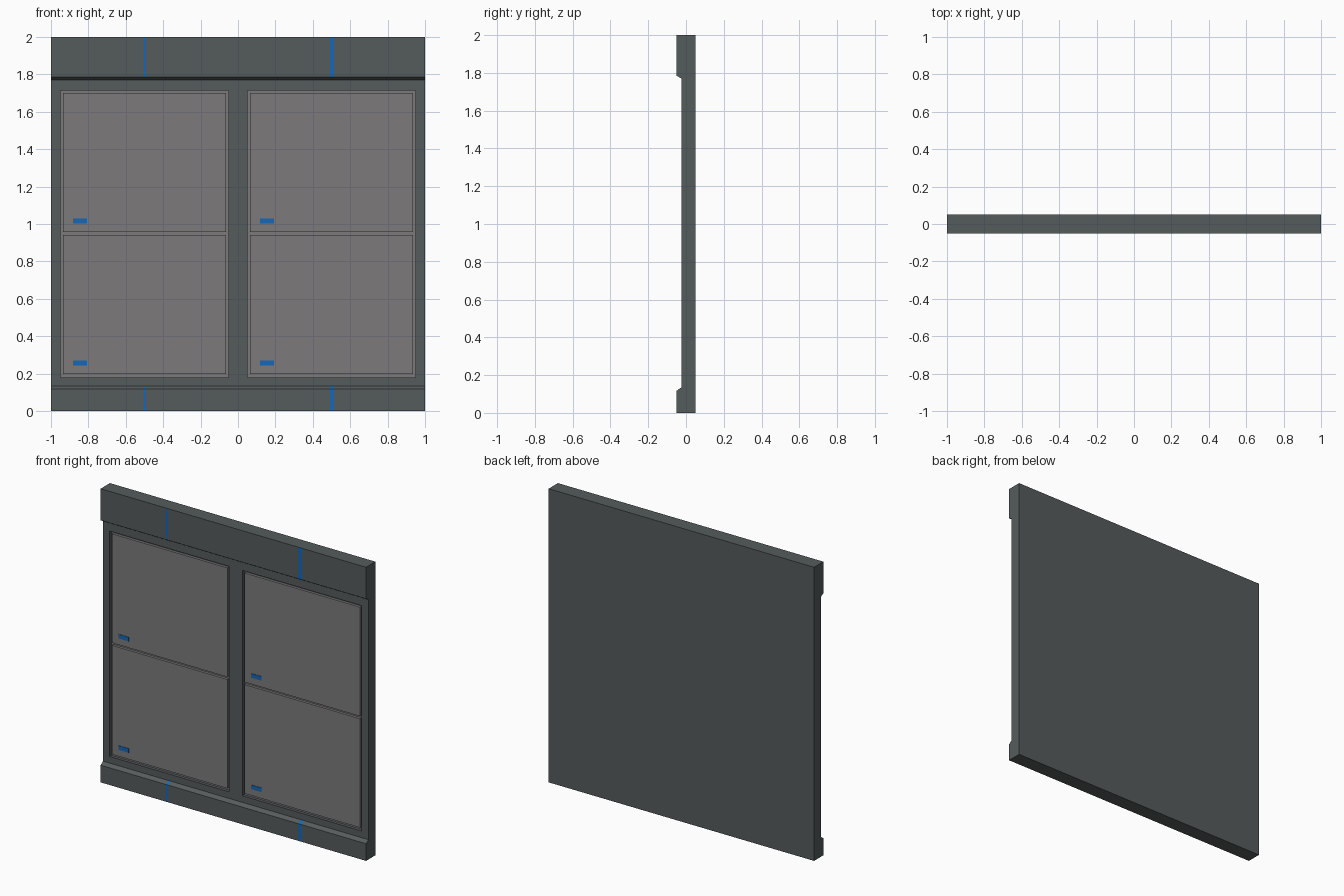
import bpy, bmesh

if "Cube" in bpy.data.objects:
    bpy.data.objects.remove(bpy.data.objects["Cube"])


def material(name, rgb):
    m = bpy.data.materials.new(name)
    m.diffuse_color = (*rgb, 1)
    m.use_nodes = True
    m.node_tree.nodes["Principled BSDF"].inputs["Base Color"].default_value = m.diffuse_color
    return m


DARK = material("dark_grey", (0.091, 0.105, 0.105))
PALE = material("panel_grey", (0.205, 0.195, 0.203))
BLUE = material("blue", (0.008, 0.14, 0.48))


def add_object(name, bm, *mats):
    me = bpy.data.meshes.new(name)
    bmesh.ops.recalc_face_normals(bm, faces=bm.faces)
    bm.to_mesh(me)
    bm.free()
    for m in mats:
        me.materials.append(m)
    ob = bpy.data.objects.new(name, me)
    bpy.context.collection.objects.link(ob)
    return ob


def box(name, x, y, z, mat):
    bm = bmesh.new()
    bmesh.ops.create_cube(bm, size=1)
    for v in bm.verts:
        v.co = [lo + (c + 0.5) * (hi - lo) for c, (lo, hi) in zip(v.co, (x, y, z))]
    return add_object(name, bm, mat)


# Wall: side profile swept along x, with blue stripes on the top and bottom bands
FACE = -0.025
profile = [(0.05, 0), (-0.05, 0), (-0.05, 0.117), (FACE, 0.135),
           (FACE, 1.77), (-0.05, 1.785), (-0.05, 2), (0.05, 2)]
stations = [-1, -0.508, -0.492, 0.488, 0.51, 1]
bm = bmesh.new()
rings = [[bm.verts.new((x, y, z)) for y, z in profile] for x in stations]
n = len(profile)
for i, (a, b) in enumerate(zip(rings, rings[1:])):
    for k in range(n):
        f = bm.faces.new((a[k], a[(k + 1) % n], b[(k + 1) % n], b[k]))
        if i in (1, 3) and k in (1, 2, 5):
            f.material_index = 1
bm.faces.new(rings[0])
bm.faces.new(rings[-1])
wall = add_object("wall", bm, DARK, BLUE)

# Two recesses, each with a backing and two raised panels with blue tags
FLOOR = -0.002
for side, x0 in (("left", -0.95), ("right", 0.05)):
    x1 = x0 + 0.9
    cutter = box(side + "_recess_cutter", (x0, x1), (-0.1, FLOOR), (0.18, 1.715), DARK)
    cutter.hide_render = True
    cutter.hide_viewport = True
    cut = wall.modifiers.new(side + "_recess", 'BOOLEAN')
    cut.operation = 'DIFFERENCE'
    cut.solver = 'EXACT'
    cut.object = cutter
    box(side + "_backing", (x0, x1), (FLOOR - 0.002, FLOOR + 0.002), (0.18, 1.715), PALE)
    for row, z0, z1 in (("lower", 0.198, 0.94), ("upper", 0.957, 1.7)):
        box(f"{side}_{row}_panel", (x0 + 0.015, x1 - 0.015), (FACE + 0.003, FLOOR), (z0, z1), PALE)
        box(f"{side}_{row}_tag", (x0 + 0.067, x0 + 0.143), (FACE, FACE + 0.004),
            (z0 + 0.045, z0 + 0.073), BLUE)
